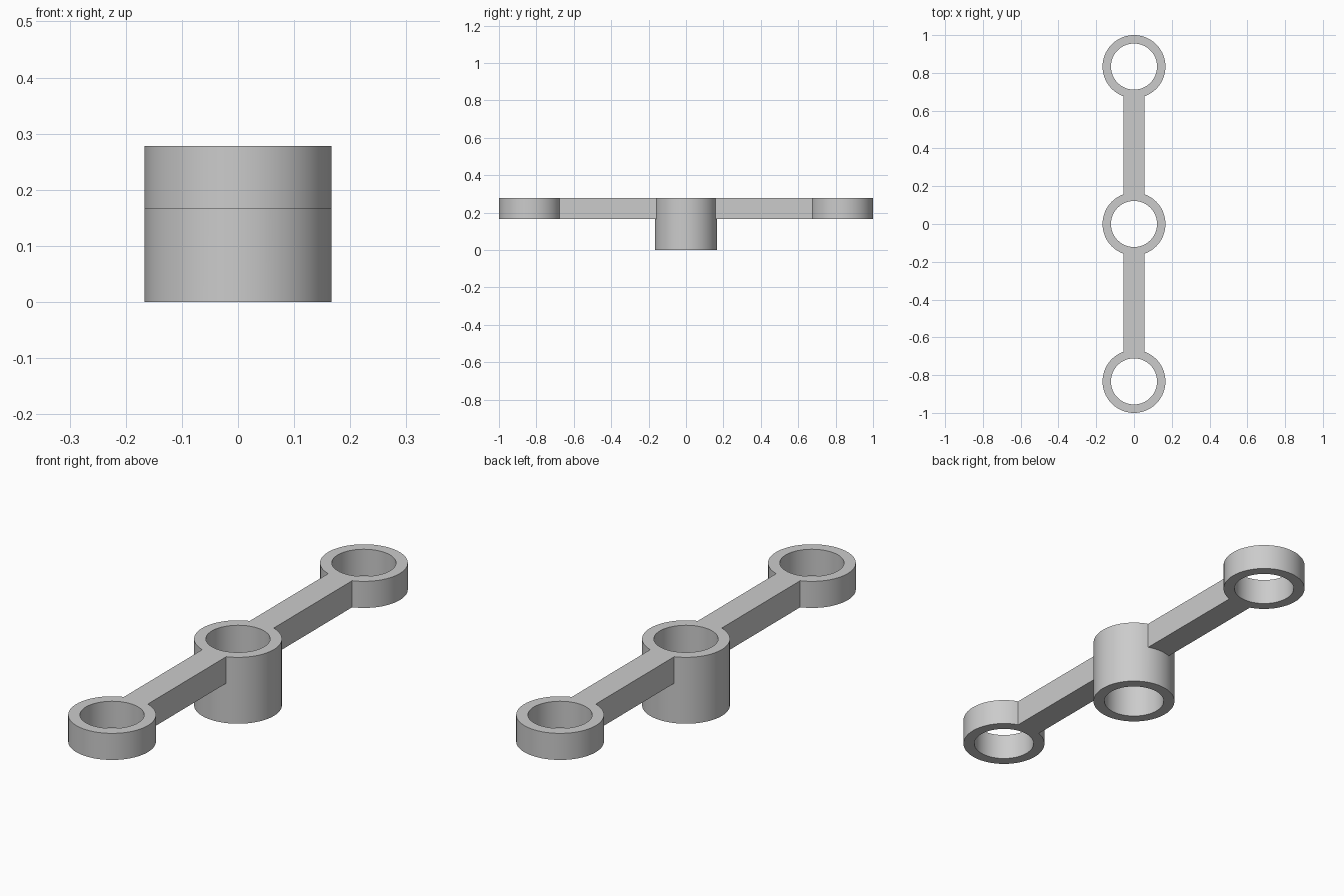
import bpy, bmesh, math

if "Cube" in bpy.data.objects:
    bpy.data.objects.remove(bpy.data.objects["Cube"])

R_OUT, R_IN = 1 / 6, 0.122        # ring radii
HALF_W = 1 / 18                   # half width of the connecting bars
Z0, Z1, Z2 = 0.0, 1 / 6, 0.278    # hub bottom, arm bottom, arm top
END_Y = 1 - R_OUT                 # centre of the end rings
ARC, SIDE = 8, 28                 # segments across a bar / along a free side

# Angles around a ring, with exact steps at the bar edges
a = math.asin(HALF_W / R_OUT)
half = [math.pi / 2 - a + 2 * a * i / ARC for i in range(ARC)]
half += [math.pi / 2 + a + (math.pi - 2 * a) * i / SIDE for i in range(SIDE)]
angles = half + [t + math.pi for t in half]
N, H = len(angles), len(half)
NORTH, SOUTH = range(0, ARC), range(H, H + ARC)

bm = bmesh.new()


def circle(cy, r, z):
    return [bm.verts.new((r * math.cos(t), cy + r * math.sin(t), z)) for t in angles]


def bridge(lower, upper, skip=()):
    for i in range(N):
        if i not in skip:
            j = (i + 1) % N
            bm.faces.new((lower[i], lower[j], upper[j], upper[i]))


def ring(cy, bottom, skip):
    """Tube whose wall is left open where bars join; returns its bar-level circles."""
    top, low = circle(cy, R_OUT, Z2), circle(cy, R_OUT, Z1)
    bore_top, bore_low = circle(cy, R_IN, Z2), circle(cy, R_IN, bottom)
    bridge(low, top, skip)
    base = low
    if bottom < Z1:
        base = circle(cy, R_OUT, bottom)
        bridge(base, low)
    bridge(top, bore_top)
    bridge(bore_top, bore_low)
    bridge(bore_low, base)
    return low, top


def bar(south_ring, north_ring):
    """Straight bar from the north side of one ring to the south side of the next."""
    for s, n in zip(south_ring, north_ring):
        bm.faces.new(s[0:ARC + 1] + n[H:H + ARC + 1])
    (sl, st), (nl, nt) = south_ring, north_ring
    for i, j in ((0, H + ARC), (ARC, H)):
        bm.faces.new((sl[i], nl[j], nt[j], st[i]))


# Three rings joined by two bars
front = ring(-END_Y, Z1, NORTH)
hub = ring(0, Z0, [*NORTH, *SOUTH])
back = ring(END_Y, Z1, SOUTH)
bar(front, hub)
bar(hub, back)

bmesh.ops.recalc_face_normals(bm, faces=bm.faces)
mesh = bpy.data.meshes.new("three_ring_arm")
bm.to_mesh(mesh)
bm.free()

# Plain grey finish
grey = bpy.data.materials.new("grey")
grey.diffuse_color = (0.6, 0.6, 0.6, 1)
grey.use_nodes = True
grey.node_tree.nodes["Principled BSDF"].inputs["Base Color"].default_value = grey.diffuse_color
mesh.materials.append(grey)

arm = bpy.data.objects.new("three_ring_arm", mesh)
bpy.context.collection.objects.link(arm)
bpy.context.view_layer.objects.active = arm
arm.select_set(True)
bpy.ops.object.shade_smooth_by_angle(angle=math.radians(30))
